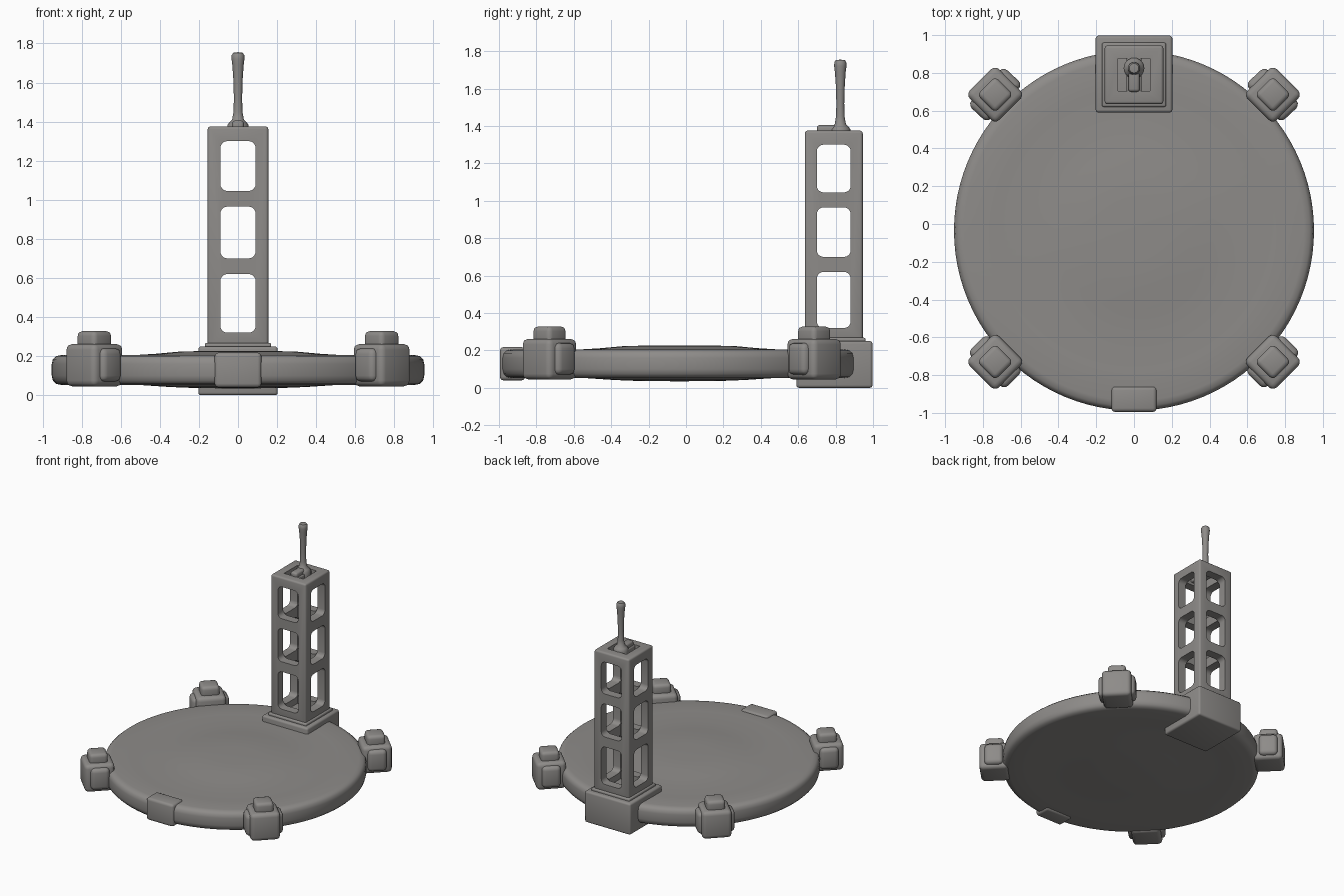
import bpy, bmesh, math
from mathutils import Matrix

if "Cube" in bpy.data.objects:
    bpy.data.objects.remove(bpy.data.objects["Cube"])

metal = bpy.data.materials.new("warm_grey_metal")
metal.diffuse_color = (0.27, 0.26, 0.25, 1)
metal.use_nodes = True
metal.node_tree.nodes["Principled BSDF"].inputs["Base Color"].default_value = metal.diffuse_color


def finish(name, bm, angle=40):
    bmesh.ops.recalc_face_normals(bm, faces=bm.faces)
    me = bpy.data.meshes.new(name)
    bm.to_mesh(me)
    bm.free()
    ob = bpy.data.objects.new(name, me)
    bpy.context.collection.objects.link(ob)
    me.materials.append(metal)
    bpy.ops.object.select_all(action='DESELECT')
    ob.select_set(True)
    bpy.context.view_layer.objects.active = ob
    bpy.ops.object.shade_smooth_by_angle(angle=math.radians(angle))
    return ob


def box(name, lo, hi, bevel=0.0, axis=None, turn=0.0, segs=3, angle=40):
    """Box between two corners; bevels all edges or only those along one axis."""
    size = [h - l for l, h in zip(lo, hi)]
    mid = [(h + l) / 2 for l, h in zip(lo, hi)]
    bm = bmesh.new()
    bmesh.ops.create_cube(bm, size=1)
    bmesh.ops.scale(bm, vec=size, verts=bm.verts)
    if bevel:
        edges = [e for e in bm.edges if axis is None or
                 abs((e.verts[0].co - e.verts[1].co).normalized()[axis]) > 0.9]
        bmesh.ops.bevel(bm, geom=edges, offset=bevel, segments=segs,
                        profile=0.5, affect='EDGES')
    bmesh.ops.transform(bm, verts=bm.verts,
                        matrix=Matrix.Translation(mid) @ Matrix.Rotation(turn, 4, 'Z'))
    return finish(name, bm, angle)


def lathe(name, profile, x, y, steps):
    """Closed solid of revolution from (radius, z) points that start and end on the axis."""
    bm = bmesh.new()
    vs = [bm.verts.new((r, 0, z)) for r, z in profile]
    es = [bm.edges.new(p) for p in zip(vs, vs[1:])]
    bmesh.ops.spin(bm, geom=vs + es, cent=(0, 0, 0), axis=(0, 0, 1),
                   angle=math.tau, steps=steps)
    bmesh.ops.remove_doubles(bm, verts=bm.verts, dist=1e-5)
    bmesh.ops.translate(bm, verts=bm.verts, vec=(x, y, 0))
    return finish(name, bm)


def cut(target, cutter):
    mod = target.modifiers.new("cut", 'BOOLEAN')
    mod.operation = 'DIFFERENCE'
    mod.solver = 'EXACT'
    mod.object = cutter
    bpy.ops.object.select_all(action='DESELECT')
    target.select_set(True)
    bpy.context.view_layer.objects.active = target
    bpy.ops.object.modifier_apply(modifier=mod.name)
    bpy.data.objects.remove(cutter)


# Round platform with a slightly swollen middle
lathe("platform_disc", [
    (0, 0.035), (0.2, 0.036), (0.35, 0.042), (0.5, 0.052), (0.75, 0.053),
    (0.9, 0.052), (0.93, 0.058), (0.947, 0.075), (0.953, 0.10), (0.953, 0.16),
    (0.947, 0.185), (0.93, 0.2), (0.9, 0.206), (0.75, 0.203), (0.55, 0.204),
    (0.42, 0.212), (0.3, 0.223), (0.15, 0.227), (0, 0.227)], 0, -0.035, 96)

# Front hatch plate on the rim
box("front_plate", (-0.12, -0.995, 0.04), (0.12, -0.86, 0.218), 0.02)

# Four corner pods with caps, turned to face outward
for sx in (-1, 1):
    for label, y in (("front", -0.73), ("back", 0.685)):
        side = "left" if sx < 0 else "right"
        x = sx * 0.735
        turn = math.radians(45)
        box(f"{label}_{side}_pod", (x - 0.11, y - 0.11, 0.045),
            (x + 0.11, y + 0.11, 0.262), 0.03, turn=turn)
        # side cheeks make the pod wider along the rim
        t = math.atan2(y, x)
        box(f"{label}_{side}_pod_cheeks", (x - 0.07, y - 0.138, 0.07),
            (x + 0.07, y + 0.138, 0.24), 0.03, turn=t)
        box(f"{label}_{side}_pod_cap", (x - 0.068, y - 0.068, 0.22),
            (x + 0.068, y + 0.068, 0.328), 0.025, turn=turn)

# Tower foot
TY = 0.79
box("tower_foot", (-0.203, 0.59, 0.0), (0.203, 0.997, 0.25), 0.015)
box("tower_skirt", (-0.17, TY - 0.17, 0.24), (0.17, TY + 0.17, 0.268), 0.01)

# Open lattice tower: hollow square tube with rounded windows on all sides
tower = box("lattice_tower", (-0.155, TY - 0.155, 0.24), (0.155, TY + 0.155, 1.375),
            0.014)
cut(tower, box("shaft_cutter", (-0.085, TY - 0.085, 0.2), (0.085, TY + 0.085, 1.5)))
for z0, z1 in ((0.32, 0.62), (0.70, 0.965), (1.045, 1.30)):
    cut(tower, box("window_cutter_y", (-0.09, TY - 0.4, z0), (0.09, TY + 0.4, z1),
                   0.035, axis=1, segs=5))
    cut(tower, box("window_cutter_x", (-0.4, TY - 0.09, z0), (0.4, TY + 0.09, z1),
                   0.035, axis=0, segs=5))
bpy.ops.object.shade_smooth_by_angle(angle=math.radians(40))

# Antenna bridge, mount and rod
box("antenna_bridge", (-0.04, TY - 0.1, 1.32), (0.04, TY + 0.1, 1.37), 0.01)
box("antenna_mount", (-0.03, 0.70, 1.35), (0.03, 0.86, 1.405), 0.015)
lathe("antenna_rod", [
    (0, 1.34), (0.055, 1.34), (0.055, 1.38), (0.045, 1.395), (0.03, 1.41),
    (0.023, 1.45), (0.021, 1.52), (0.024, 1.62), (0.029, 1.69), (0.033, 1.72),
    (0.032, 1.74), (0.025, 1.752), (0, 1.755)], 0, 0.825, 20)
